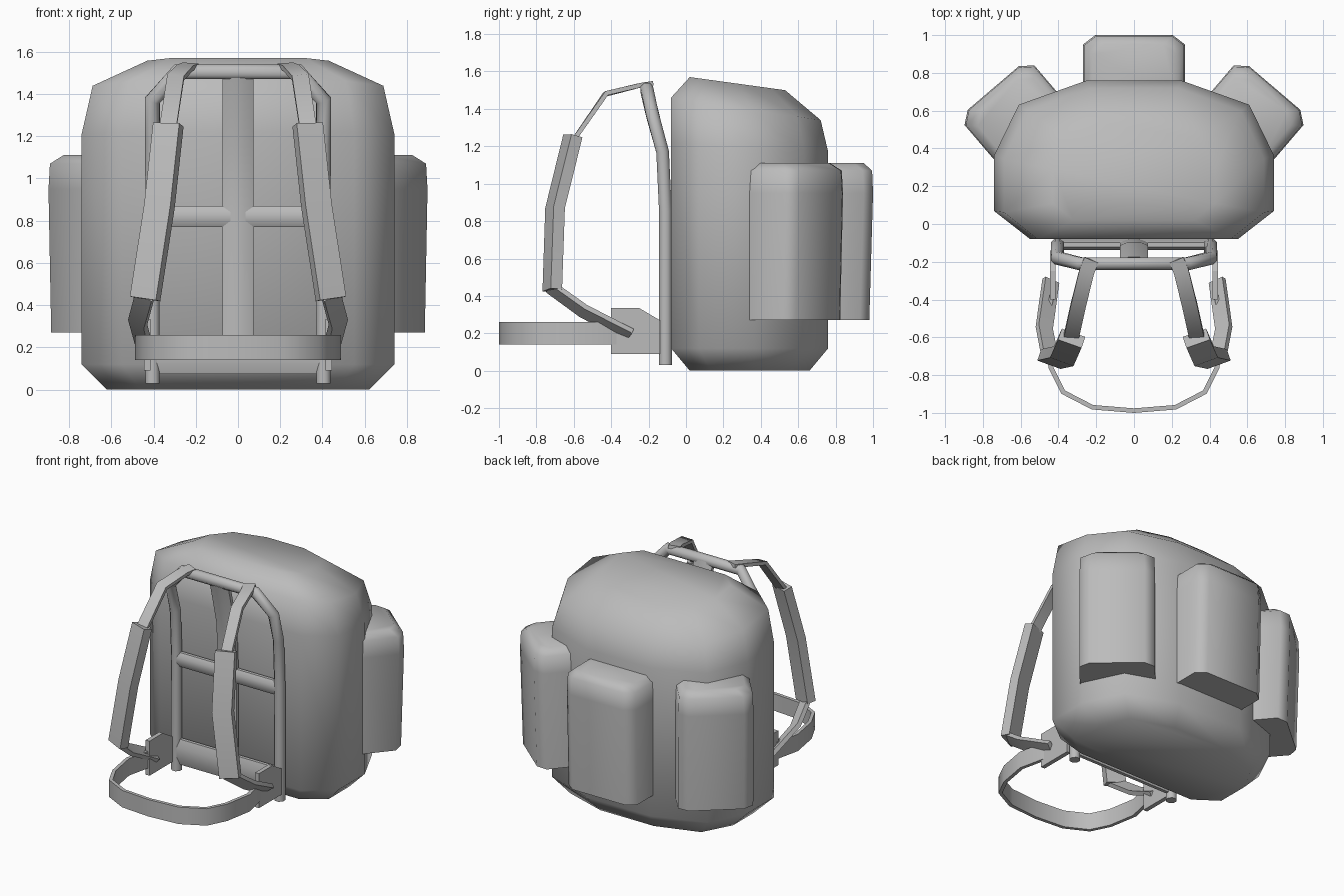
import bpy, bmesh, math
from mathutils import Vector, Matrix

if "Cube" in bpy.data.objects:
    bpy.data.objects.remove(bpy.data.objects["Cube"])

grey = bpy.data.materials.new("plain grey")
grey.use_nodes = True
grey.diffuse_color = (0.5, 0.5, 0.5, 1)
grey.node_tree.nodes["Principled BSDF"].inputs["Base Color"].default_value = (0.5, 0.5, 0.5, 1)


def loft(name, rings, angle=60):
    """Skin closed rings of points into one capped solid."""
    bm = bmesh.new()
    loops = [[bm.verts.new(p) for p in ring] for ring in rings]
    n = len(loops[0])
    for a, b in zip(loops, loops[1:]):
        for i in range(n):
            j = (i + 1) % n
            bm.faces.new((a[i], a[j], b[j], b[i]))
    bm.faces.new(loops[0])
    bm.faces.new(loops[-1])
    bmesh.ops.recalc_face_normals(bm, faces=bm.faces)
    mesh = bpy.data.meshes.new(name)
    bm.to_mesh(mesh)
    bm.free()
    mesh.materials.append(grey)
    obj = bpy.data.objects.new(name, mesh)
    bpy.context.collection.objects.link(obj)
    bpy.ops.object.select_all(action='DESELECT')
    obj.select_set(True)
    bpy.context.view_layer.objects.active = obj
    bpy.ops.object.shade_smooth_by_angle(angle=math.radians(angle))
    return obj


def box_section(w, d):
    return [(-w, -d), (w, -d), (w, d), (-w, d)]


def tube_section(w, d, sides=8):
    k = 1 / math.cos(math.pi / sides)
    turns = [math.tau * (i + 0.5) / sides for i in range(sides)]
    return [(w * k * math.cos(a), d * k * math.sin(a)) for a in turns]


def sweep(name, path, side, section, angle=60):
    """Carry a section along a path; its first axis follows 'side'."""
    pts = [Vector(p) for p in path]
    rings = []
    for i, p in enumerate(pts):
        before = (p - pts[i - 1]).normalized() if i else (pts[1] - p).normalized()
        after = (pts[i + 1] - p).normalized() if i < len(pts) - 1 else before
        t = (before + after).normalized()
        n = t.cross(Vector(side)).normalized()
        s = n.cross(t)
        miter = 1 / max(0.6, t.dot(before))
        rings.append([p + s * u + n * v * miter for u, v in section])
    return loft(name, rings, angle)


def mirror(path):
    """Complete a right-to-left path from its +x half."""
    return path + [(-x, y, z) for x, y, z in reversed(path) if x]


def flip(path, sign):
    return [(x * sign, y, z) for x, y, z in path]


# Main bag: a ten-sided outline, drawn in at the base and the sloping lid
half = [(0.25, 0.77), (0.61, 0.64), (0.74, 0.37), (0.74, 0.07), (0.55, -0.08)]
outline = half + [(-x, y) for x, y in reversed(half)]


def bag_ring(sx, front, back, z_front, z_back):
    ring = []
    for x, y in outline:
        f = (y + 0.08) / 0.85
        ring.append((x * sx, front + (back - front) * f, z_front + (z_back - z_front) * f))
    return ring


loft("main_bag", [
    bag_ring(0.84, 0.02, 0.66, 0, 0),
    bag_ring(1, -0.08, 0.76, 0.12, 0.12),
    bag_ring(1, -0.08, 0.76, 1.22, 1.17),
    bag_ring(0.93, -0.08, 0.72, 1.46, 1.34),
    bag_ring(0.58, 0.02, 0.53, 1.57, 1.5)], 75)


# Outer pockets: chamfered boxes, open corners toward the bag
def pocket(name, centre, turn, w):
    rot = Matrix.Rotation(turn, 3, 'Z')
    rings = []
    for z, inset, lean in ((0.27, 0, -0.02), (0.95, 0, 0), (1.07, 0.005, -0.005), (1.11, 0.05, -0.05)):
        k = w - inset
        shape = [(-k, -0.33), (-k, -0.05 + lean), (0.065 - k, lean),
                 (k - 0.065, lean), (k, -0.05 + lean), (k, -0.33)]
        rings.append([Vector(centre) + rot @ Vector((x, y, z)) for x, y in shape])
    loft(name, rings)


pocket("back_pocket", (0, 1, 0), 0, 0.27)
pocket("left_pocket", (0.745, 0.72, 0), math.radians(-40.5), 0.243)
pocket("right_pocket", (-0.745, 0.72, 0), math.radians(40.5), 0.243)

# Carrying frame: arched tube, centre post and cross bars
arch = [(0.405, -0.11, 0.03), (0.405, -0.11, 0.85), (0.405, -0.125, 1.17),
        (0.405, -0.18, 1.37), (0.285, -0.21, 1.505)]
sweep("frame_arch", mirror(arch), (0, 1, 0), tube_section(0.034, 0.034))
post = [(0, -0.11, 0.15), (0, -0.11, 0.85), (0, -0.125, 1.17), (0, -0.205, 1.5)]
sweep("frame_post", post, (1, 0, 0), tube_section(0.073, 0.03))
for name, z, h in (("middle_bar", 0.82, 0.05), ("bottom_bar", 0.165, 0.09)):
    sweep("frame_" + name, mirror([(0.4, -0.11, z)]), (0, 0, 1), tube_section(h, 0.028))

# Shoulder straps, lower straps and belt wings, one of each per side
for label, s in (("left", 1), ("right", -1)):
    upper = [(0.225, -0.19, 1.535), (0.25, -0.25, 1.525), (0.295, -0.43, 1.48), (0.335, -0.61, 1.22)]
    sweep(label + "_upper_strap", flip(upper, s), (1, 0, 0), box_section(0.04, 0.012))
    pad = [(0.33, -0.605, 1.255), (0.372, -0.7, 0.87), (0.44, -0.715, 0.43)]
    sweep(label + "_shoulder_pad", flip(pad, s), (1, 0.35 * s, 0), box_section(0.066, 0.032))
    lower = [(0.44, -0.73, 0.45), (0.475, -0.55, 0.32), (0.44, -0.3, 0.19)]
    sweep(label + "_lower_strap", flip(lower, s), (1, 0, 0.8 * s), box_section(0.045, 0.015))
    wing = [(-0.4, 0.09), (-0.14, 0.09), (-0.14, 0.27), (-0.25, 0.335), (-0.4, 0.335)]
    loft(label + "_belt_wing", [[(s * x, y, z) for y, z in wing] for x in (0.415, 0.445)], 30)

# Hip belt
belt = [(0.43, -0.36, 0.2), (0.475, -0.56, 0.2), (0.44, -0.76, 0.2),
        (0.375, -0.89, 0.2), (0.22, -0.97, 0.2), (0, -0.988, 0.2)]
sweep("hip_belt", mirror(belt), (0, 0, 1), box_section(0.06, 0.012))
